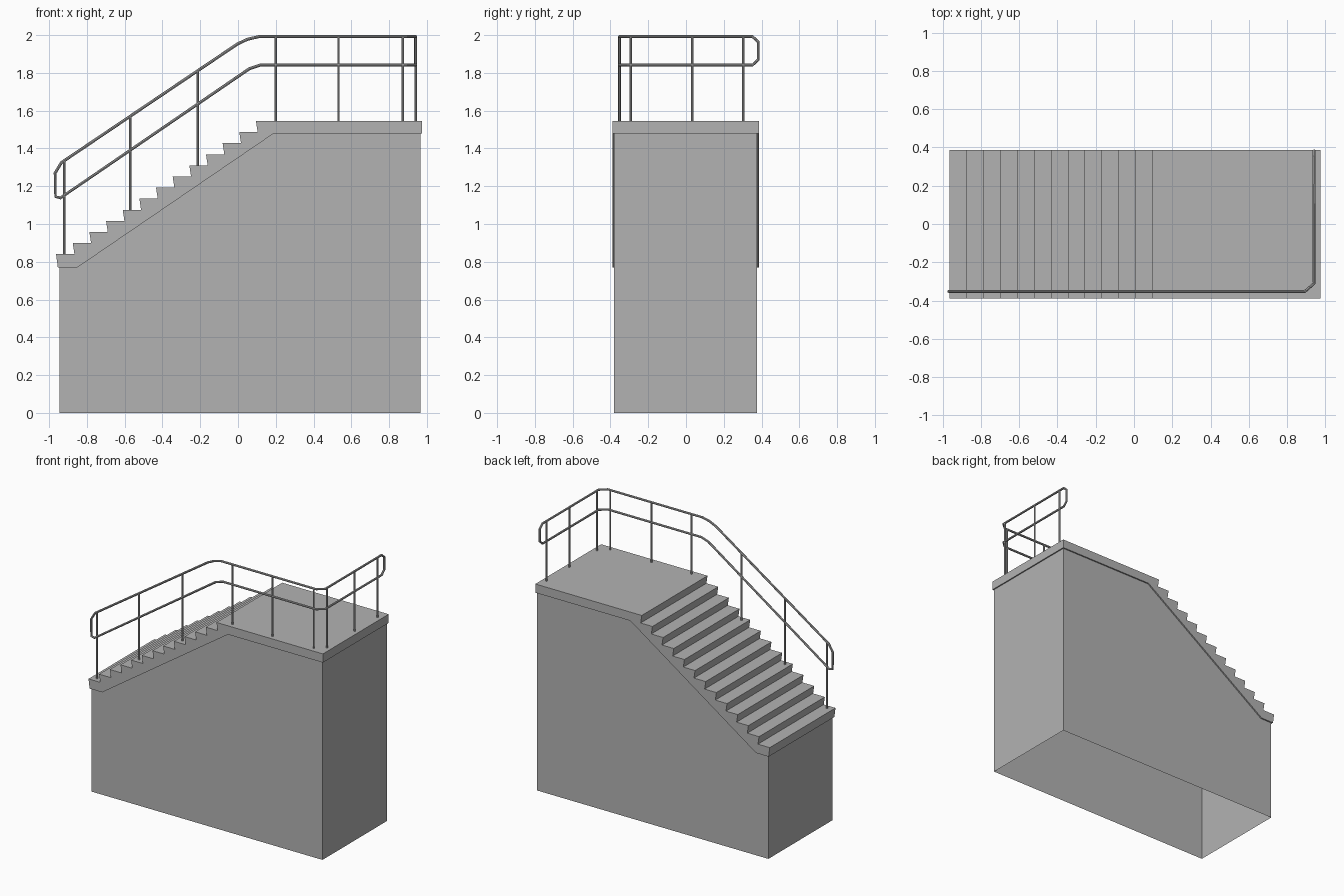
import bpy
import bmesh
from mathutils import Vector

cube = bpy.data.objects.get("Cube")
if cube:
    bpy.data.objects.remove(cube, do_unlink=True)

grey = bpy.data.materials.new("plain grey")
grey.use_nodes = True
COLOUR = (0.45, 0.45, 0.45, 1)
grey.diffuse_color = COLOUR
grey.node_tree.nodes["Principled BSDF"].inputs["Base Color"].default_value = COLOUR


def extrude_profile(name, profile, y0, y1, caps=True, skip=None):
    """Extrude an x-z outline along y; skip(a, b) leaves out chosen edge walls."""
    bm = bmesh.new()
    front = [bm.verts.new((x, y0, z)) for x, z in profile]
    back = [bm.verts.new((x, y1, z)) for x, z in profile]
    n = len(profile)
    for i in range(n):
        j = (i + 1) % n
        if not (skip and skip(profile[i], profile[j])):
            bm.faces.new((front[i], front[j], back[j], back[i]))
    if caps:
        bm.faces.new(front[::-1])
        bm.faces.new(back)
    bmesh.ops.recalc_face_normals(bm, faces=bm.faces)
    mesh = bpy.data.meshes.new(name)
    bm.to_mesh(mesh)
    bm.free()
    mesh.materials.append(grey)
    obj = bpy.data.objects.new(name, mesh)
    bpy.context.collection.objects.link(obj)
    return obj


def tube(name, points, radius, cyclic=False):
    """Round bar along a path, turned into a mesh."""
    curve = bpy.data.curves.new(name, "CURVE")
    curve.dimensions = "3D"
    curve.bevel_depth = radius
    curve.bevel_resolution = 2
    curve.use_fill_caps = True
    spline = curve.splines.new("POLY")
    spline.points.add(len(points) - 1)
    for p, co in zip(spline.points, points):
        p.co = (*co, 1)
    spline.use_cyclic_u = cyclic
    curve.materials.append(grey)
    obj = bpy.data.objects.new(name, curve)
    bpy.context.collection.objects.link(obj)
    bpy.ops.object.select_all(action="DESELECT")
    obj.select_set(True)
    bpy.context.view_layer.objects.active = obj
    bpy.ops.object.convert(target="MESH")
    bpy.ops.object.shade_smooth_by_angle()


# Stair and landing slab: stepped top, leaning risers, sloped underside
STEPS = 12
X0, Z0, X1, Z1 = -0.963, 0.84, 0.095, 1.545
RUN, RISE = (X1 - X0) / STEPS, (Z1 - Z0) / STEPS
LEAN = 0.009
under = [(0.975, 1.48), (0.19, 1.48), (-0.85, 0.77), (X0 + LEAN, 0.77)]
steps = []
for i in range(STEPS + 1):
    x, z = X0 + i * RUN, Z0 + i * RISE
    if i:
        steps.append((x + LEAN, z - RISE))
    steps.append((x, z))
extrude_profile("stairs_and_landing", under + steps + [(0.975, Z1)], -0.39, 0.387)

# Hollow base: walls only, open underneath and closed above by the slab
base = [(-0.945, 0), (0.966, 0), (0.966, 1.48), (0.19, 1.48), (-0.85, 0.77), (-0.945, 0.77)]
extrude_profile("base_walls", base, -0.382, 0.377,
                skip=lambda a, b: abs(a[0] - b[0]) > 0.01)

# Handrail: one continuous loop of upper and lower rail
RY, RX = -0.352, 0.941
TOP, MID = 1.992, 1.842
upper = [(-0.968, RY, 1.27), (-0.935, RY, 1.325), (-0.003, RY, 1.953), (0.05, RY, 1.978),
         (0.11, RY, TOP), (0.893, RY, TOP), (RX, -0.31, TOP), (RX, 0.352, TOP), (RX, 0.382, 1.965)]
lower = [(RX, 0.382, 1.87), (RX, 0.352, MID), (RX, -0.31, MID), (0.893, RY, MID),
         (0.12, RY, MID), (0.06, RY, 1.822), (-0.94, RY, 1.138), (-0.966, RY, 1.145)]
tube("handrail", upper + lower, 0.008, cyclic=True)


def rail_height(x):
    """Height of the upper rail above a point on the front edge."""
    for a, b in zip(upper[1:5], upper[2:6]):
        if a[0] <= x <= b[0]:
            return Vector(a).lerp(Vector(b), (x - a[0]) / (b[0] - a[0])).z
    return TOP


# Posts from tread or landing up to the upper rail
spots = [(x, RY) for x in (-0.92, -0.571, -0.214, 0.2, 0.532, 0.873)]
spots += [(RX, y) for y in (-0.293, 0.034, 0.304)]
for n, (x, y) in enumerate(spots, 1):
    foot = Z0 + min(STEPS, int((x - X0) / RUN)) * RISE
    tube(f"rail_post_{n}", [(x, y, foot), (x, y, rail_height(x))], 0.0065)
